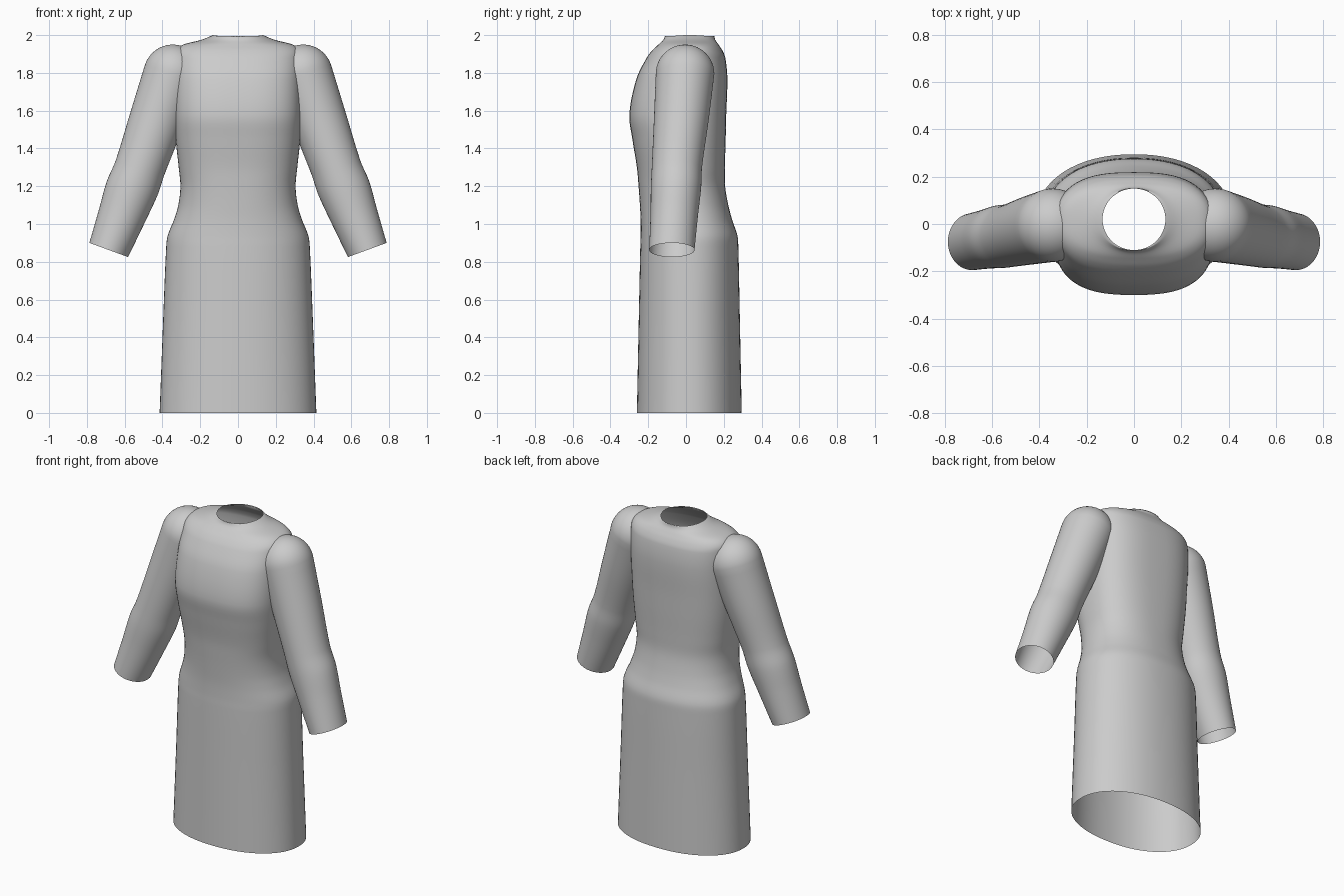
import bpy, bmesh
from math import sin, cos, pi, copysign

if "Cube" in bpy.data.objects:
    bpy.data.objects.remove(bpy.data.objects["Cube"])

SEG = 64


def smooth_rows(rows, n):
    """Hermite interpolation of rows; column 0 is the parameter."""
    def slope(i, c):
        a, b = rows[max(i - 1, 0)], rows[min(i + 1, len(rows) - 1)]
        return (b[c] - a[c]) / (b[0] - a[0])
    out = []
    for i in range(len(rows) - 1):
        p, q = rows[i], rows[i + 1]
        h = q[0] - p[0]
        for k in range(n):
            s = k / n
            out.append([(2*s**3 - 3*s**2 + 1) * p[c] + (s**3 - 2*s**2 + s) * h * slope(i, c)
                        + (3*s**2 - 2*s**3) * q[c] + (s**3 - s**2) * h * slope(i + 1, c)
                        for c in range(len(p))])
    out.append(list(rows[-1]))
    return out


def loft(name, rings, outward_z=None, cut_x=None):
    bm = bmesh.new()
    loops = [[bm.verts.new(p) for p in ring] for ring in rings]
    for a, b in zip(loops, loops[1:]):
        for i in range(SEG):
            j = (i + 1) % SEG
            bm.faces.new((a[i], a[j], b[j], b[i]))
    bmesh.ops.recalc_face_normals(bm, faces=bm.faces)
    if cut_x is not None:
        bmesh.ops.bisect_plane(bm, geom=bm.verts[:] + bm.edges[:] + bm.faces[:],
                               plane_co=(cut_x, 0, 0), plane_no=(1, 0, 0), clear_inner=True)
    me = bpy.data.meshes.new(name)
    bm.to_mesh(me)
    bm.free()
    for p in me.polygons:
        p.use_smooth = True
    ob = bpy.data.objects.new(name, me)
    bpy.context.collection.objects.link(ob)
    return ob


def spow(v, e):
    return copysign(abs(v) ** e, v)


# Dress body: z, half width, front y, back y, roundness exponent
body = [
    (0.00, .415, -.260, .295, 2.15),
    (0.50, .396, -.250, .285, 2.15),
    (0.88, .380, -.242, .277, 2.2),
    (0.94, .372, -.240, .272, 2.2),
    (1.02, .340, -.240, .245, 2.25),
    (1.10, .316, -.244, .224, 2.3),
    (1.20, .305, -.251, .207, 2.4),
    (1.30, .314, -.260, .206, 2.5),
    (1.45, .330, -.284, .210, 2.6),
    (1.58, .337, -.300, .213, 2.7),
    (1.77, .336, -.262, .219, 2.7),
    (1.88, .334, -.208, .208, 2.6),
    (1.92, .328, -.178, .192, 2.5),
    (1.95, .290, -.146, .172, 2.4),
    (1.975, .195, -.120, .155, 2.1),
    (2.00, .133, -.110, .150, 2.0),
]
rings = []
for z, w, f, b, n in smooth_rows(body, 5):
    rings.append([(w * spow(cos(t), 2 / n),
                   (f + b) / 2 + (b - f) / 2 * spow(sin(t), 2 / n), z)
                  for t in (2 * pi * i / SEG for i in range(SEG))])
# slight dip of the neckline at front and back
rings[-1] = [(x, y, z - .01 * (1 - (x / .133) ** 2)) for x, y, z in rings[-1]]
loft("dress_body", rings)

# Sleeve: distance, outer x, outer z, inner x, inner z, centre y, half depth
sleeve = [
    (0.00, .492, 1.845, .198, 1.745, -.005, .155),
    (0.25, .570, 1.590, .290, 1.510, -.025, .145),
    (0.52, .648, 1.335, .388, 1.265, -.048, .133),
    (0.64, .695, 1.225, .425, 1.155, -.053, .133),
    (0.78, .734, 1.085, .490, 1.015, -.062, .126),
    (1.00, .787, 0.900, .582, 0.825, -.075, .120),
]
rows = [r[1:] for r in smooth_rows(sleeve, 6)]


def sleeve_ring(xo, zo, xi, zi, cy, ry):
    return [((xo + xi) / 2 + (xo - xi) / 2 * cos(t), cy + ry * sin(t),
             (zo + zi) / 2 + (zo - zi) / 2 * cos(t))
            for t in (2 * pi * i / SEG for i in range(SEG))]


# Rounded shoulder cap, then the sleeve tube down to an open cuff
cap = []
for k in range(1, 12):
    a = pi / 2 * k / 12
    r, up = .155 * sin(a), .155 * cos(a)
    cx, cz = .345 - .32 * up, 1.795 + .947 * up
    cap.append((cx + .947 * r, cz + .32 * r, cx - .947 * r, cz - .32 * r, -.005, r))
cap.insert(0, (.2955, 1.942, .2953, 1.942, -.005, .0002))
arm = loft("sleeves", [sleeve_ring(*r) for r in cap + rows], cut_x=.27)
mirror = arm.modifiers.new("Mirror", 'MIRROR')
mirror.use_axis = (True, False, False)
